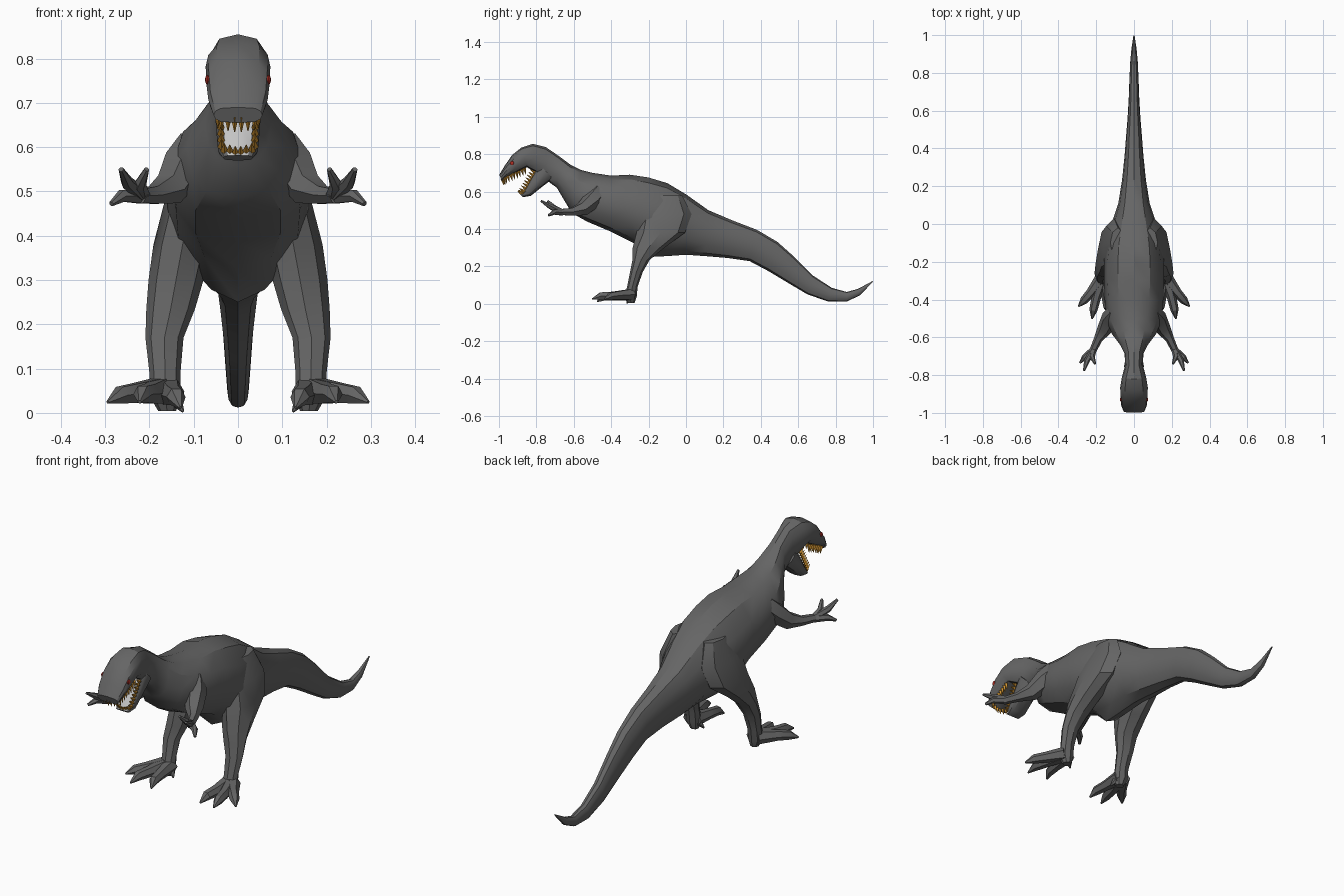
import bpy, bmesh, math
from mathutils import Vector

cube = bpy.data.objects.get("Cube")
if cube:
    bpy.data.objects.remove(cube)


def material(name, rgb):
    m = bpy.data.materials.new(name)
    m.use_nodes = True
    m.diffuse_color = (*rgb, 1)
    b = next(n for n in m.node_tree.nodes if n.type == 'BSDF_PRINCIPLED')
    b.inputs["Base Color"].default_value = (*rgb, 1)
    return m


HIDE = material("dark grey hide", (0.13, 0.13, 0.13))
TOOTH = material("amber teeth", (0.6, 0.28, 0.03))
LINING = material("pale mouth lining", (0.55, 0.55, 0.55))
RED = material("red eye", (0.45, 0.03, 0.02))


def add_loft(bm, rings):
    """Skin equal-sized closed rings and cap both ends."""
    vs = [[bm.verts.new(p) for p in r] for r in rings]
    n = len(vs[0])
    for a, b in zip(vs, vs[1:]):
        for i in range(n):
            bm.faces.new((a[i], a[(i + 1) % n], b[(i + 1) % n], b[i]))
    bm.faces.new(vs[0])
    bm.faces.new(vs[-1][::-1])


def finish(bm, name, mats, mirror=False, angle=32):
    bmesh.ops.recalc_face_normals(bm, faces=bm.faces)
    me = bpy.data.meshes.new(name)
    bm.to_mesh(me)
    bm.free()
    ob = bpy.data.objects.new(name, me)
    bpy.context.scene.collection.objects.link(ob)
    for m in mats:
        me.materials.append(m)
    bpy.ops.object.select_all(action='DESELECT')
    ob.select_set(True)
    bpy.context.view_layer.objects.active = ob
    if angle:
        bpy.ops.object.shade_smooth_by_angle(angle=math.radians(angle))
    if mirror:
        ob.modifiers.new("mirror", 'MIRROR').use_mirror_merge = False
    return ob


def section(ty, tz, by, bz, w, up=0.8, low=0.8, n=12):
    """Symmetric cross-section between a top and a bottom point."""
    pts = []
    for i in range(n):
        a = 2 * math.pi * i / n
        t, s = (1 - math.cos(a)) / 2, math.sin(a)
        p = up if t < 0.5 else low
        x = math.copysign(w * abs(s) ** p, s) if abs(s) > 1e-6 else 0
        pts.append((x, ty + (by - ty) * t, tz + (bz - tz) * t))
    return pts


def tube(bm, pts, radii, n=6):
    """Tapered limb segment along a path."""
    pts = [Vector(p) for p in pts]
    rings = []
    for i, p in enumerate(pts):
        d = pts[min(i + 1, len(pts) - 1)] - pts[max(i - 1, 0)]
        q = d.to_track_quat('Z', 'Y')
        r = radii[i]
        rings.append([p + q @ Vector((r * math.cos(2 * math.pi * k / n),
                                      r * math.sin(2 * math.pi * k / n), 0)) for k in range(n)])
    add_loft(bm, rings)


# Body: one skin from tail tip to snout (top y, z, bottom y, z, half width)
tail = [(0.998, .122, 0.999, .117, .003), (.92, .08, .93, .045, .014),
        (.86, .063, .86, .012, .02), (.78, .085, .76, .012, .024),
        (.68, .15, .65, .05, .028), (.58, .25, .54, .115, .034),
        (.49, .33, .44, .175, .042), (.38, .395, .34, .228, .05),
        (.25, .445, .22, .245, .063), (.12, .50, .10, .255, .083)]
torso = [(0, .585, 0, .262, .12, .9, 1.2), (-.1, .645, -.1, .255, .148, .9, 1.4),
         (-.2, .675, -.2, .25, .16, .9, 1.4), (-.3, .69, -.28, .325, .16, .9, 1.1),
         (-.4, .685, -.4, .385, .155, .95, .7), (-.5, .70, -.53, .44, .145, 1.1, .6),
         (-.56, .715, -.61, .485, .115, 1.1, .7)]
neck_head = [(-.62, .745, -.655, .56, .075), (-.68, .79, -.69, .62, .05),
             (-.75, .838, -.745, .66, .047), (-.82, .855, -.80, .70, .064, .6, .6),
             (-.88, .835, -.85, .73, .073, .6, .5), (-.93, .795, -.91, .70, .072, .6, .5),
             (-.968, .74, -.96, .675, .067, .5, .5), (-.998, .69, -.985, .655, .055, .5, .5)]
bm = bmesh.new()
add_loft(bm, [section(*r) for r in tail + torso + neck_head])
finish(bm, "body", [HIDE])

# Lower jaw with a pale lining on the inner face
bm = bmesh.new()
jaw = [(-.785, .745, -.71, .67, .052), (-.83, .67, -.77, .625, .05),
       (-.868, .605, -.83, .577, .045), (-.885, .582, -.872, .57, .034)]
add_loft(bm, [section(*r, .6, .6) for r in jaw])
bmesh.ops.recalc_face_normals(bm, faces=bm.faces)
for f in bm.faces:
    f.normal_update()
    if f.normal.y < -0.6 and f.normal.z > 0 and abs(f.calc_center_median().x) < .03:
        f.material_index = 1
finish(bm, "lower_jaw", [HIDE, LINING])


# Teeth: rows of small spikes on a U-shaped path, back corner to centre front
def teeth(name, path, direction, size):
    bm = bmesh.new()
    path = [Vector(p) for p in path]
    d = Vector(direction).normalized()
    for a, b, count in zip(path, path[1:], (8, 3)):
        for i in range(count):
            p = a.lerp(b, (i + .5) / count)
            tube(bm, [p - d * .008, p + d * size], [.009, .001], 4)
    finish(bm, name, [TOOTH], True, None)


teeth("upper_teeth", [(.052, -.855, .722), (.045, -.972, .667), (0, -.982, .66)],
      (0, .25, -1), .028)
teeth("lower_teeth", [(.042, -.81, .712), (.037, -.874, .597), (0, -.882, .587)],
      (0, -.75, .5), .024)

# Eyes set under the brow
bm = bmesh.new()
bmesh.ops.create_uvsphere(bm, u_segments=8, v_segments=6, radius=.011)
for v in bm.verts:
    v.co = (v.co.x * .5 + .069, v.co.y - .93, v.co.z + .752)
finish(bm, "eyes", [RED], True)

# Legs: horizontal rings (x, y, z, x radius, y radius) from hip to heel
leg = [(.085, -.10, .58, .04, .08), (.105, -.11, .48, .06, .14),
       (.125, -.135, .38, .066, .13), (.14, -.2, .30, .062, .085),
       (.152, -.24, .235, .055, .046), (.166, -.265, .17, .043, .034),
       (.165, -.287, .09, .035, .028), (.165, -.297, .04, .036, .034),
       (.16, -.295, .004, .02, .02)]
bm = bmesh.new()
add_loft(bm, [[(x + rx * math.cos(k * math.pi / 4), y + ry * math.sin(k * math.pi / 4), z)
               for k in range(8)] for x, y, z, rx, ry in leg])
finish(bm, "legs", [HIDE], True)

# Feet: three clawed toes and a small inner spur
bm = bmesh.new()
toes = [[(.17, -.29, .05), (.20, -.39, .043), (.215, -.455, .042), (.222, -.502, .025)],
        [(.155, -.29, .048), (.148, -.38, .04), (.14, -.44, .036), (.13, -.475, .012)],
        [(.175, -.29, .05), (.23, -.365, .045), (.265, -.405, .04), (.294, -.437, .024)]]
for t in toes:
    tube(bm, t, [.034, .025, .022, .004])
tube(bm, [(.155, -.29, .04), (.138, -.305, .025), (.124, -.315, .003)], [.022, .014, .003])
finish(bm, "feet", [HIDE], True)

# Arms: shoulder, elbow and wrist
bm = bmesh.new()
tube(bm, [(.09, -.47, .60), (.125, -.50, .555), (.155, -.555, .505),
          (.19, -.61, .492), (.222, -.68, .49)], [.05, .05, .04, .023, .018])
finish(bm, "arms", [HIDE], True)

# Hands: three spread fingers
bm = bmesh.new()
fingers = [[(.215, -.665, .49), (.222, -.705, .515), (.206, -.74, .55)],
           [(.215, -.665, .49), (.25, -.725, .52), (.264, -.775, .55)],
           [(.215, -.665, .488), (.262, -.705, .49), (.286, -.735, .472)]]
for f in fingers:
    tube(bm, f, [.018, .015, .006])
finish(bm, "hands", [HIDE], True)
